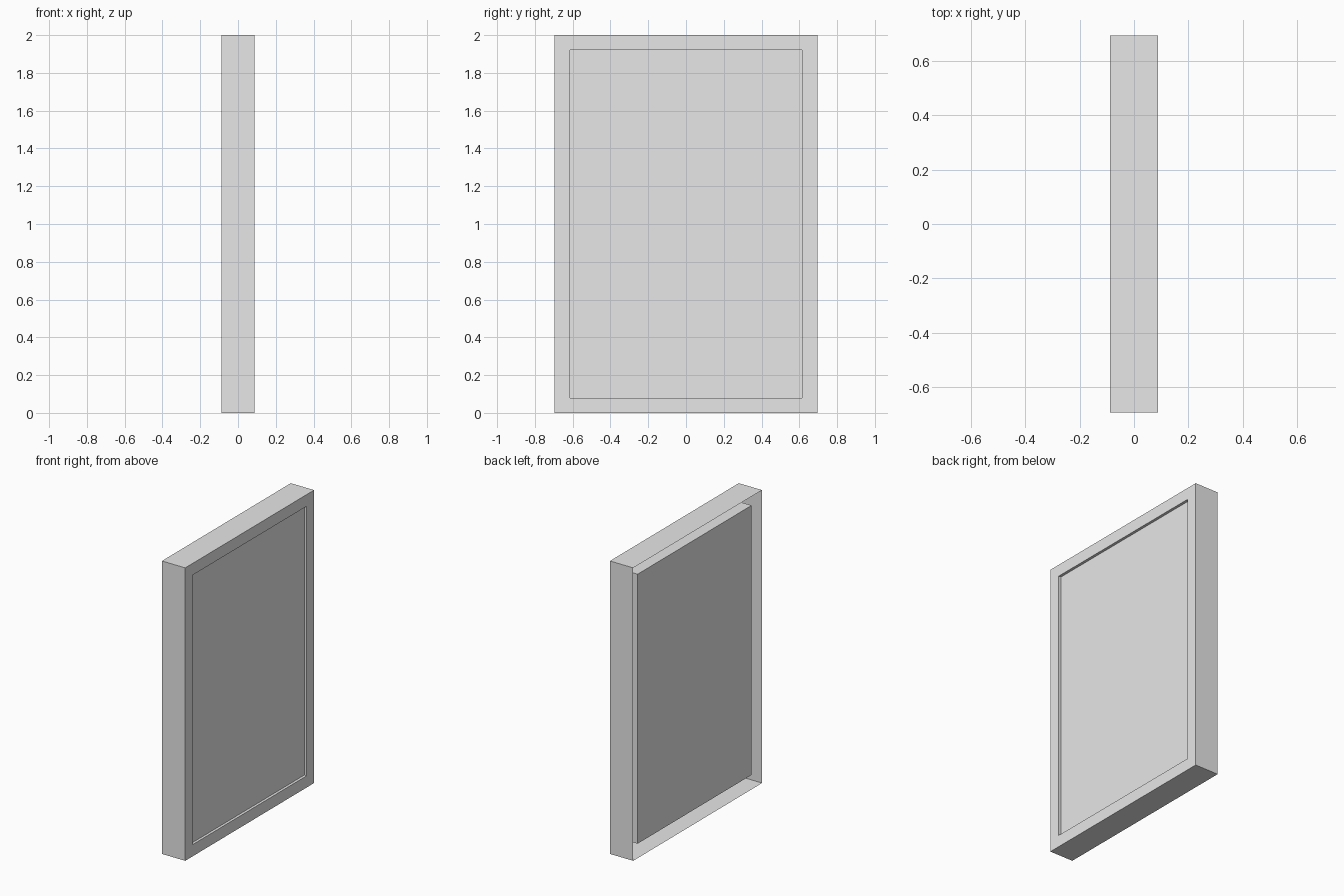
import bpy
import bmesh

# Remove the default cube
if "Cube" in bpy.data.objects:
    bpy.data.objects.remove(bpy.data.objects["Cube"], do_unlink=True)

DEPTH, WIDTH, HEIGHT = 0.176, 1.39, 2.0
RIM = 0.08            # width of the border round the panel
FRONT_RECESS = 0.018  # panel set back from the bordered side
BACK_RECESS = 0.023   # panel set back from the open side

# Plain grey material
grey = bpy.data.materials.new("light_grey")
grey.use_nodes = True
grey.diffuse_color = (0.8, 0.8, 0.8, 1)
grey.node_tree.nodes["Principled BSDF"].inputs["Base Color"].default_value = (0.8, 0.8, 0.8, 1)


def box(bm, size, centre):
    """Add an axis-aligned box to the mesh."""
    verts = bmesh.ops.create_cube(bm, size=1)["verts"]
    bmesh.ops.scale(bm, vec=size, verts=verts)
    bmesh.ops.translate(bm, vec=centre, verts=verts)


def finish(bm, name):
    """Turn the mesh into a named object."""
    mesh = bpy.data.meshes.new(name)
    bm.to_mesh(mesh)
    bm.free()
    mesh.materials.append(grey)
    obj = bpy.data.objects.new(name, mesh)
    bpy.context.collection.objects.link(obj)
    return obj


# Outer frame: thin shell, open at -x, with a bordered opening at +x
bm = bmesh.new()
box(bm, (DEPTH, WIDTH, HEIGHT), (0, 0, HEIGHT / 2))
bm.normal_update()
back = [f for f in bm.faces if f.normal.x < -0.9]
front = [f for f in bm.faces if f.normal.x > 0.9]
bmesh.ops.delete(bm, geom=back, context='FACES_ONLY')
bmesh.ops.inset_region(bm, faces=front, thickness=RIM, use_even_offset=True)

# Lip of the opening, running back to the panel
lip = bmesh.ops.extrude_face_region(bm, geom=front)["geom"]
bmesh.ops.translate(bm, vec=(-FRONT_RECESS, 0, 0),
                    verts=[g for g in lip if isinstance(g, bmesh.types.BMVert)])
bmesh.ops.delete(bm, geom=[f for f in bm.faces if f.normal.x > 0.9 and
                           abs(f.calc_center_median().x - DEPTH / 2 + FRONT_RECESS) < 1e-4],
                 context='FACES')
# Drop any face left closing the opening itself
bm.normal_update()
bmesh.ops.delete(bm, geom=[f for f in bm.faces if abs(f.normal.x) > 0.9 and
                           f.calc_area() > 1.0], context='FACES')
finish(bm, "outer_frame")

# Inner panel: slab filling the opening and standing out into the hollow back
bm = bmesh.new()
thickness = DEPTH - FRONT_RECESS - BACK_RECESS
box(bm, (thickness, WIDTH - 2 * RIM, HEIGHT - 2 * RIM),
    ((BACK_RECESS - FRONT_RECESS) / 2, 0, HEIGHT / 2))
finish(bm, "inner_panel")
